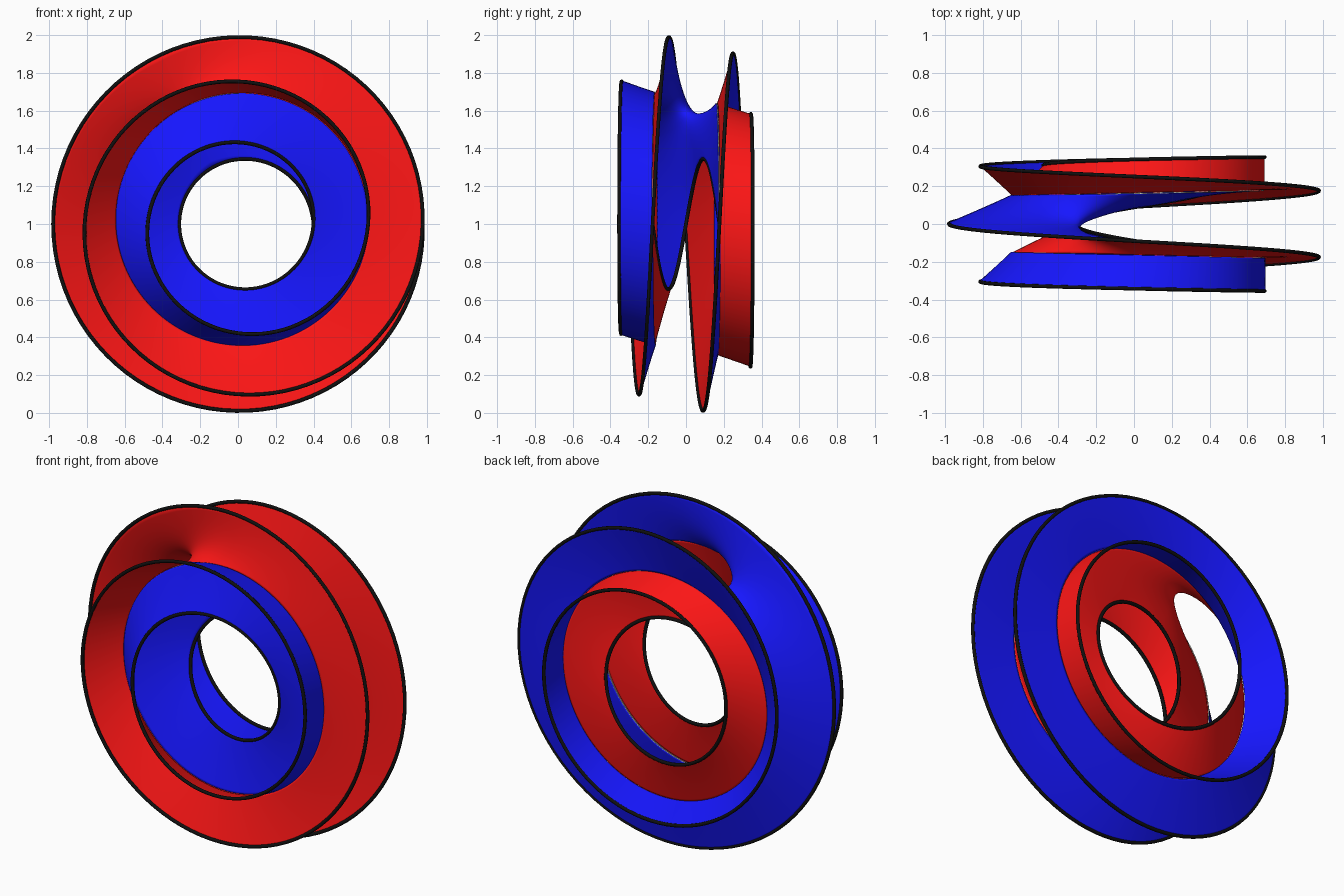
import bpy, bmesh, math

if "Cube" in bpy.data.objects:
    bpy.data.objects.remove(bpy.data.objects["Cube"])

R, AX, AY = 0.667, 0.334, 0.354      # ring radius, tube half-width, tube half-depth
SHIFT = 0.022                        # centres the bounding box on x
SADDLE = 118.0                       # ring angle where the sheets reconnect
COLS = 20


def material(name, rgb):
    m = bpy.data.materials.new(name)
    m.diffuse_color = (*rgb, 1)
    m.use_nodes = True
    m.node_tree.nodes["Principled BSDF"].inputs["Base Color"].default_value = m.diffuse_color
    return m


def place(u, v, deg):
    """Cross-section point (u, v) swung round the ring by deg."""
    a = math.radians(deg)
    r = R + AX * u
    return (SHIFT + r * math.cos(a), AY * v, 1 + r * math.sin(a))


def strand(t):
    """Edge curve: one turn about the section for six turns of the ring."""
    a = math.radians(-90 + t / 6)
    return math.cos(a), math.sin(a)


def core(t, side):
    """Inner circle where three sheets meet, one in front and one behind."""
    a = math.radians(t)
    return -side * 0.08 * math.sin(a), side * (0.465 + 0.04 * math.cos(a))


red = material("red", (1, 0.008, 0.008))
blue = material("blue", (0.008, 0.008, 1))
grey = material("grey", (0.6, 0.62, 0.56))
black = material("black", (0.005, 0.005, 0.005))

# Ribbon sheets: edge strand to core circle, bent into a saddle at both ends
bm = bmesh.new()
ease = [30 * (i / 12) ** 2 for i in range(12)]
offsets = ease + [30 + 3 * i for i in range(341)] + [1080 - e for e in reversed(ease)]
for start, side in ((360 + SADDLE, 1), (1440 + SADDLE, -1)):
    rows = []
    for off in offsets:
        t = start + off
        m = math.tanh(min(off, 1080 - off) / 30)
        (au, av), (cu, cv) = strand(t), core(t, side)
        row = []
        for j in range(COLS + 1):
            d = 1 - 2 * j / COLS
            if j == COLS:
                d = -0.98
            total = math.sqrt(d * d + m * (1 - d * d))
            x, y = (total + d) / 2, (total - d) / 2
            row.append(bm.verts.new(place(au * x + cu * y, av * x + cv * y, t)))
        rows.append(row)
    for p, q in zip(rows, rows[1:]):
        for j in range(COLS):
            bm.faces.new((p[j], q[j], q[j + 1], p[j + 1]))
bmesh.ops.remove_doubles(bm, verts=bm.verts, dist=0.0002)
mesh = bpy.data.meshes.new("twisted_sheet")
bm.to_mesh(mesh)
bm.free()
for mat in (red, blue, grey):
    mesh.materials.append(mat)
sheet = bpy.data.objects.new("twisted_sheet", mesh)
bpy.context.collection.objects.link(sheet)
for p in mesh.polygons:
    p.use_smooth = True

# Thin solid with red on one side and blue on the other
solid = sheet.modifiers.new("thickness", "SOLIDIFY")
solid.thickness = 0.005
solid.offset = -1
solid.material_offset = 1
solid.material_offset_rim = 2

# Black edge tube
curve = bpy.data.curves.new("edge_tube", "CURVE")
curve.dimensions = "3D"
curve.bevel_depth = 0.01
curve.bevel_resolution = 2
spline = curve.splines.new("POLY")
N = 540
spline.points.add(N - 1)
for i, pt in enumerate(spline.points):
    t = 2160 * i / N
    pt.co = (*place(*strand(t), t), 1)
spline.use_cyclic_u = True
curve.materials.append(black)
tube = bpy.data.objects.new("edge_tube", curve)
bpy.context.collection.objects.link(tube)
